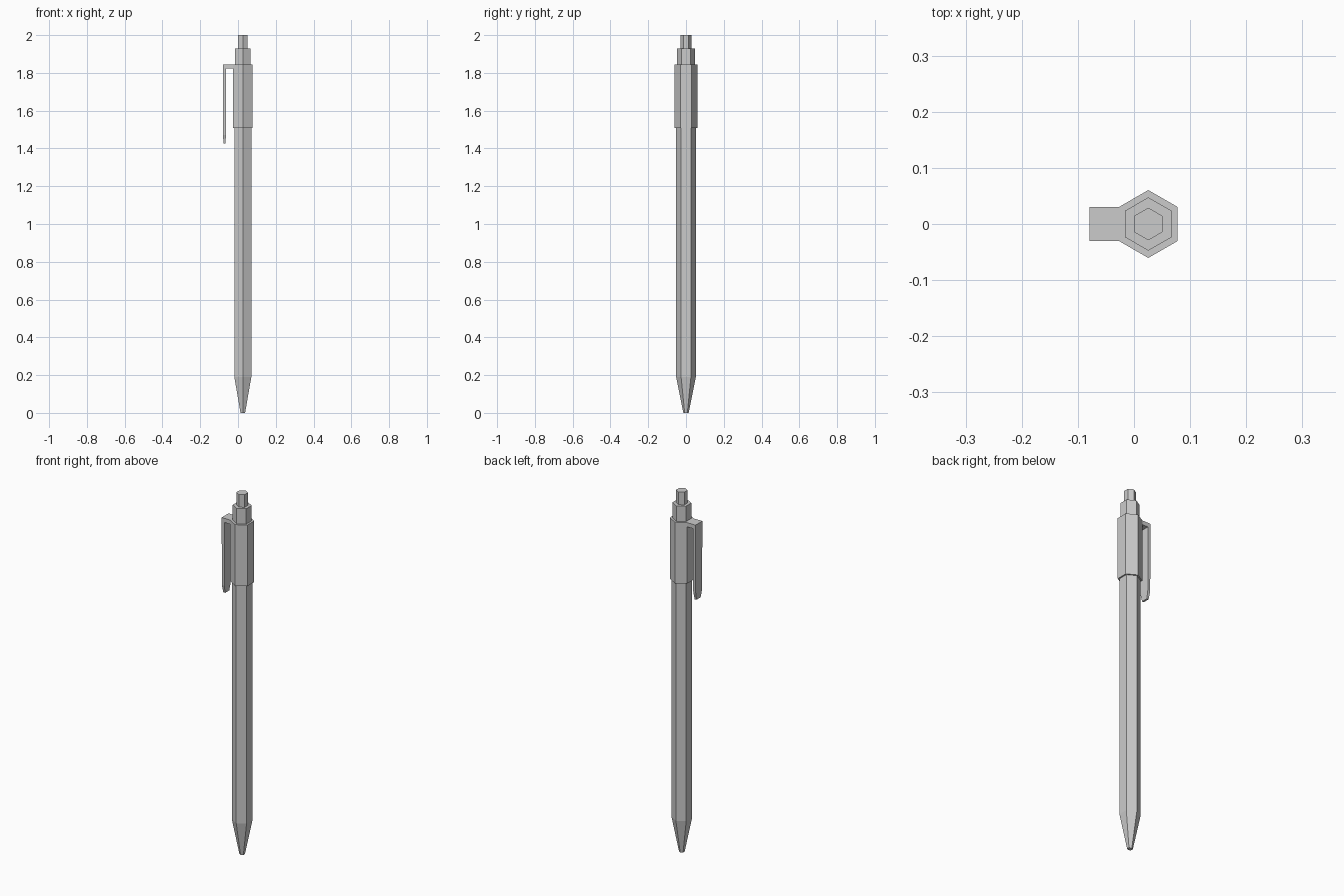
import bpy, bmesh
from math import sin, cos, tau

if "Cube" in bpy.data.objects:
    bpy.data.objects.remove(bpy.data.objects["Cube"])

CX = 0.0255  # pen axis; the clip offsets it from the centre


def make_object(name, bm):
    bmesh.ops.recalc_face_normals(bm, faces=bm.faces)
    mesh = bpy.data.meshes.new(name)
    bm.to_mesh(mesh)
    bm.free()
    obj = bpy.data.objects.new(name, mesh)
    bpy.context.collection.objects.link(obj)
    return obj


def hex_part(name, profile):
    """Stack hexagonal rings given as (radius, z) and cap both ends."""
    bm = bmesh.new()
    rings = [[bm.verts.new((CX + r * sin(tau * i / 6), r * cos(tau * i / 6), z))
              for i in range(6)] for r, z in profile]
    for low, high in zip(rings, rings[1:]):
        for i in range(6):
            j = (i + 1) % 6
            bm.faces.new((low[i], low[j], high[j], high[i]))
    bm.faces.new(rings[0])
    bm.faces.new(rings[-1])
    return make_object(name, bm)


# Barrel with writing tip, grip collar, neck and push button
hex_part("barrel", [(0.014, 0), (0.052, 0.19), (0.052, 1.51)])
hex_part("collar", [(0.0605, 1.507), (0.0605, 1.845)])
hex_part("neck", [(0.0475, 1.84), (0.0475, 1.93)])
hex_part("push_button", [(0.029, 1.925), (0.029, 2.0)])

# Pocket clip: an L-shaped strip swept down, narrowing at its free end
sections = [  # outer point, inner point, half width
    ((-0.026, 1.845), (-0.026, 1.822), 0.030),
    ((-0.079, 1.845), (-0.063, 1.822), 0.030),
    ((-0.079, 1.47), (-0.064, 1.47), 0.028),
    ((-0.077, 1.427), (-0.066, 1.427), 0.018),
]
bm = bmesh.new()
loops = []
for (ox, oz), (ix, iz), w in sections:
    loops.append([bm.verts.new(p) for p in
                  ((ox, -w, oz), (ox, w, oz), (ix, w, iz), (ix, -w, iz))])
for a, b in zip(loops, loops[1:]):
    for i in range(4):
        j = (i + 1) % 4
        bm.faces.new((a[i], a[j], b[j], b[i]))
bm.faces.new(loops[0])
bm.faces.new(loops[-1])
make_object("pocket_clip", bm)
